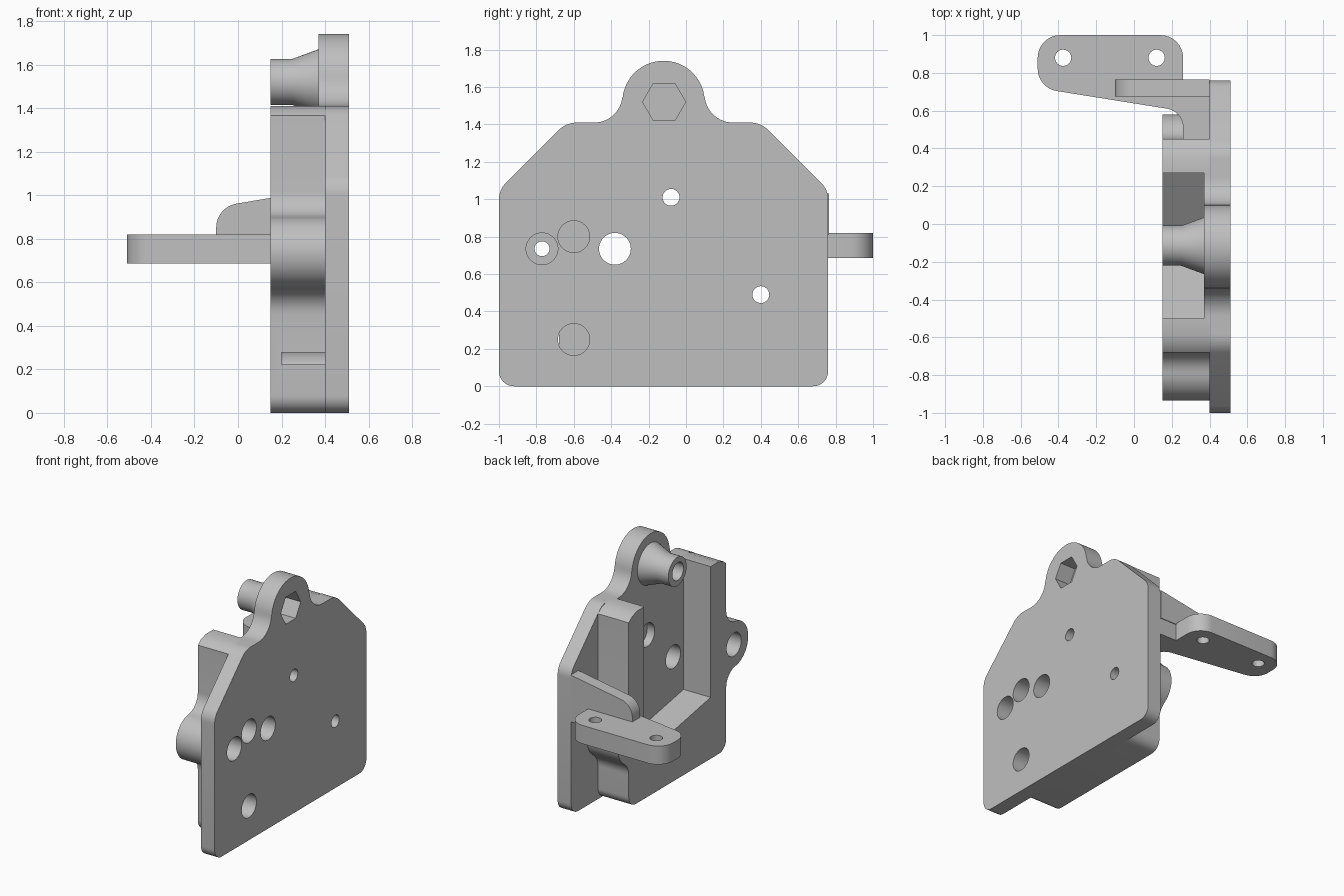
import bpy, bmesh
from math import sin, cos, pi, radians, sqrt, tan, atan2
from mathutils import Vector

cube = bpy.data.objects.get("Cube")
if cube:
    bpy.data.objects.remove(cube, do_unlink=True)

grey = bpy.data.materials.new("Light grey")
grey.use_nodes = True
grey.diffuse_color = (0.52, 0.52, 0.52, 1)
grey.node_tree.nodes["Principled BSDF"].inputs["Base Color"].default_value = (0.52, 0.52, 0.52, 1)


def finish(name, bm):
    bmesh.ops.recalc_face_normals(bm, faces=bm.faces)
    mesh = bpy.data.meshes.new(name)
    bm.to_mesh(mesh)
    bm.free()
    mesh.materials.append(grey)
    ob = bpy.data.objects.new(name, mesh)
    bpy.context.collection.objects.link(ob)
    return ob


def prism(name, outline, axis, lo, hi):
    """Extrude a closed 2D outline along one axis."""
    place = {"x": lambda u, v, d: (d, u, v),
             "y": lambda u, v, d: (u, d, v),
             "z": lambda u, v, d: (u, v, d)}[axis]
    bm = bmesh.new()
    a = [bm.verts.new(place(u, v, lo)) for u, v in outline]
    b = [bm.verts.new(place(u, v, hi)) for u, v in outline]
    bm.faces.new(a)
    bm.faces.new(b)
    for i in range(len(a)):
        bm.faces.new((a[i - 1], a[i], b[i], b[i - 1]))
    return finish(name, bm)


def lathe(name, centre, profile, n=48):
    """Turn (x, radius) steps about an axis parallel to x."""
    bm = bmesh.new()
    rings = [[bm.verts.new((x, centre[0] + r * cos(2 * pi * i / n), centre[1] + r * sin(2 * pi * i / n)))
              for i in range(n)] for x, r in profile]
    bm.faces.new(rings[0])
    bm.faces.new(rings[-1])
    for a, b in zip(rings, rings[1:]):
        for i in range(n):
            bm.faces.new((a[i - 1], a[i], b[i], b[i - 1]))
    return finish(name, bm)


def arc(cu, cv, r, start, end, n=12):
    angles = [radians(start + (end - start) * i / n) for i in range(n + 1)]
    return [(cu + r * cos(t), cv + r * sin(t)) for t in angles]


def rounded(points, n=8):
    """Round polygon corners given as (u, v, radius)."""
    out = []
    for i, (u, v, r) in enumerate(points):
        p = Vector((u, v))
        if r == 0:
            out.append((u, v))
            continue
        a = (Vector(points[i - 1][:2]) - p).normalized()
        b = (Vector(points[(i + 1) % len(points)][:2]) - p).normalized()
        half = a.angle(b) / 2
        c = p + (a + b).normalized() * (r / sin(half))
        s, e = p + a * (r / tan(half)) - c, p + b * (r / tan(half)) - c
        t0 = atan2(s.y, s.x)
        sweep = (atan2(e.y, e.x) - t0 + pi) % (2 * pi) - pi
        for k in range(n + 1):
            t = t0 + sweep * k / n
            out.append((c.x + r * cos(t), c.y + r * sin(t)))
    return out


def bump(cy, cz, r, wall, f, side):
    """Round boss growing out of a wall, with fillets, from low to high z."""
    fy = wall + side * f
    h = sqrt((r + f) ** 2 - (fy - cy) ** 2)
    t = math_deg = atan2(h, side * (fy - cy)) * 180 / pi
    pts = arc(-fy, -h, f, 0, t, 8)
    low = arc(0, -h, f, 180, 180 - t, 8)
    mid = arc(0, 0, r, -t, t, 24)
    high = [(u, -v) for u, v in reversed(low)]
    return ([(fy + side * u, cz + v) for u, v in low]
            + [(cy + side * u, cz + v) for u, v in mid]
            + [(fy + side * u, cz + v) for u, v in high])


def drill(ob, cutters):
    for c in cutters:
        m = ob.modifiers.new("Hole", "BOOLEAN")
        m.operation, m.solver, m.object = "DIFFERENCE", "EXACT", c
    bpy.context.view_layer.update()
    mesh = bpy.data.meshes.new_from_object(ob.evaluated_get(bpy.context.evaluated_depsgraph_get()))
    ob.modifiers.clear()
    ob.data = mesh


MID = -0.12


def mirrored(half):
    return half + [(2 * MID - u, v) for u, v in reversed(half[:-1])]


# Main plate with the rounded lug on top
lug = arc(0.25, 1.56, 0.15, 270, 186) + arc(MID, 1.52, 0.22, 6, 90, 16)
shoulder = [(MID, 0, 0), (0.76, 0, 0.08), (0.76, 1.05, 0.12), (0.4, 1.41, 0.14), (0.25, 1.41, 0)]
half = rounded(shoulder)[1:-1] + lug
plate = prism("main_plate", mirrored(half), "x", 0.4, 0.51)

# Thickened web between the walls, including the lug
full_lug = mirrored(lug)
web = prism("inner_web", [(-0.5, 0.3), (0.27, 0.3), (0.27, 1.41)] + full_lug + [(-0.5, 1.41)],
            "x", 0.37, 0.4)

# Housing: two side walls, a V-shaped floor and a round boss on each side
bottom = rounded([(-0.68, 0.2, 0), (-0.68, 0, 0.08), (0.45, 0, 0.08), (0.45, 0.2, 0)])
right_bump = bump(0.4, 0.49, 0.18, 0.45, 0.12, 1)
left_bump = bump(-0.77, 0.735, 0.165, -0.68, 0.12, -1)
top = [(0.45, 1.36), (0.41, 1.39), (0.35, 1.41), (0.27, 1.41), (0.27, 0.57), (-0.01, 0.36),
       (-0.5, 0.45), (-0.5, 1.41), (-0.59, 1.41), (-0.65, 1.39), (-0.68, 1.365)]
housing = prism("housing_walls", bottom[1:-1] + right_bump + top + left_bump[::-1], "x", 0.15, 0.4)

# Flared spacer on the lug
spacer = lathe("lug_spacer", (MID + 0.005, 1.52), [(0.15, 0.106), (0.25, 0.106), (0.375, 0.152)])

# Mounting arm with its pad, and the upright rib
arm = prism("mounting_arm", rounded([
    (0.4, 0.45, 0), (0.4, 0.76, 0), (0.26, 0.76, 0), (0.26, 1, 0.12), (-0.51, 1, 0.12),
    (-0.51, 0.72, 0.12), (0.26, 0.597, 0.1), (0.26, 0.45, 0)]), "z", 0.685, 0.82)
rib = prism("arm_rib", rounded([
    (-0.1, 0.81, 0), (0.4, 0.81, 0), (0.4, 1.03, 0), (-0.1, 0.945, 0.11)]), "y", 0.675, 0.765)


# Drilled holes: centre, radius and x range
def hole(y, z, r, lo, hi, n=40):
    c = lathe("cutter", (y, z), [(lo, r), (hi, r)], n)
    c.hide_render = True
    return c


big, small = 0.085, 0.045
web_holes = [hole(-0.38, 0.735, big, 0.1, 0.6), hole(-0.08, 1.01, small, 0.1, 0.6)]
web_bore = hole(-0.08, 1.01, big, 0.1, 0.43)
hex_pocket = hole(MID + 0.003, 1.52, 0.115, 0.382, 0.6, 6)
lug_bore = hole(MID, 1.52, 0.065, 0.1, 0.378)
wall_holes = [hole(-0.6, 0.8, big, 0.2, 0.6), hole(-0.6, 0.25, big, 0.2, 0.6),
              hole(-0.77, 0.735, big, 0.3, 0.6), hole(-0.77, 0.735, 0.04, 0.1, 0.6),
              hole(0.4, 0.49, small, 0.1, 0.6)]
wall_bores = [hole(-0.77, 0.735, big, 0.1, 0.26), hole(0.4, 0.49, big, 0.1, 0.3)]
pad_holes = []
for x in (-0.375, 0.12):
    c = prism("cutter", arc(x, 0.88, 0.043, 0, 348.75, 31), "z", 0.6, 0.9)
    c.hide_render = True
    pad_holes.append(c)

drill(plate, web_holes + [web_bore, hex_pocket] + wall_holes)
drill(web, web_holes + [web_bore, hex_pocket, lug_bore])
drill(housing, wall_holes + wall_bores)
drill(spacer, [lug_bore])
drill(arm, pad_holes)

for c in web_holes + [web_bore, hex_pocket, lug_bore] + wall_holes + wall_bores + pad_holes:
    bpy.data.objects.remove(c, do_unlink=True)

# Smooth the curves, keep the edges crisp
for ob in (plate, web, housing, spacer, arm, rib):
    bpy.ops.object.select_all(action="DESELECT")
    ob.select_set(True)
    bpy.context.view_layer.objects.active = ob
    bpy.ops.object.shade_smooth_by_angle(angle=radians(30))
